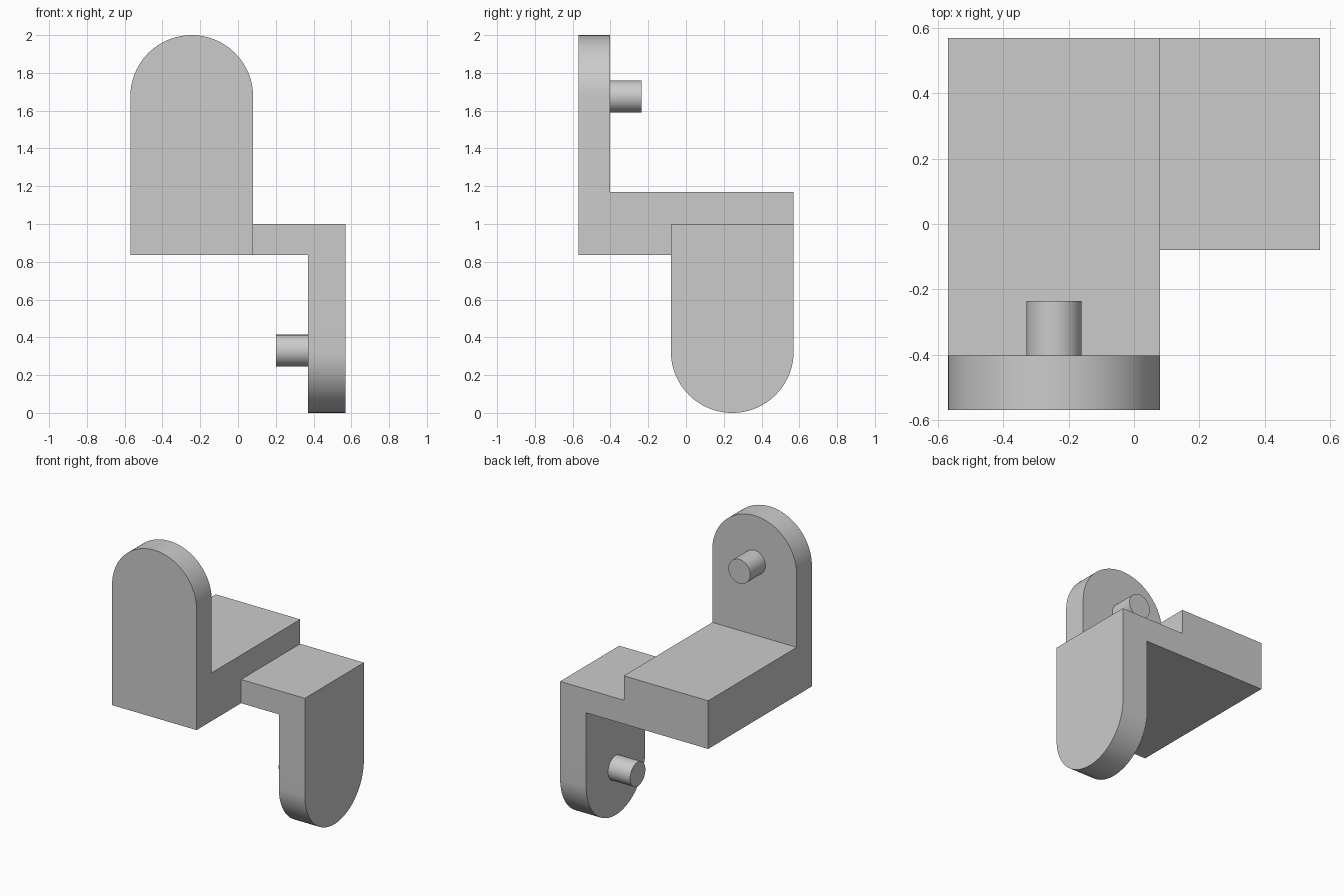
import bpy, bmesh, math
from mathutils import Vector

cube = bpy.data.objects.get("Cube")
if cube:
    bpy.data.objects.remove(cube, do_unlink=True)

grey = bpy.data.materials.new("plain grey")
grey.use_nodes = True
colour = (0.6, 0.6, 0.6, 1)
grey.diffuse_color = colour
grey.node_tree.nodes["Principled BSDF"].inputs["Base Color"].default_value = colour

HALF = 0.57             # half width of the whole bracket
RADIUS = 0.325          # rounded ends of both plates
BOTTOM = 0.835          # underside of both arms
INNER = 2 * RADIUS - HALF
CENTRE = HALF - RADIUS


def prism(name, outline, depth):
    """Extrude a closed outline of 3D points along the depth vector."""
    bm = bmesh.new()
    base = bm.faces.new([bm.verts.new(p) for p in outline])
    top = bmesh.ops.extrude_face_region(bm, geom=[base], use_keep_orig=True)
    moved = [v for v in top["geom"] if isinstance(v, bmesh.types.BMVert)]
    bmesh.ops.translate(bm, vec=Vector(depth), verts=moved)
    bmesh.ops.recalc_face_normals(bm, faces=bm.faces[:])
    mesh = bpy.data.meshes.new(name)
    bm.to_mesh(mesh)
    bm.free()
    mesh.materials.append(grey)
    obj = bpy.data.objects.new(name, mesh)
    bpy.context.collection.objects.link(obj)
    return obj


def box(name, lo, hi):
    outline = [(lo[0], lo[1], lo[2]), (hi[0], lo[1], lo[2]),
               (hi[0], hi[1], lo[2]), (lo[0], hi[1], lo[2])]
    return prism(name, outline, (0, 0, hi[2] - lo[2]))


def arc(radius, start, end, steps):
    angles = [start + (end - start) * i / steps for i in range(steps + 1)]
    return [(radius * math.cos(a), radius * math.sin(a)) for a in angles]


def tongue(straight_end, centre, arc_z, sign):
    """Flat plate outline with one half-round end (sign 1 up, -1 down)."""
    pts = [(centre + u, arc_z + sign * v) for u, v in arc(RADIUS, 0, math.pi, 48)]
    return pts + [(centre - RADIUS, straight_end), (centre + RADIUS, straight_end)]


# Upper arm with its upright front plate
upper_z, lower_z = 2 - RADIUS, RADIUS
body = box("bracket_body", (-HALF, -HALF, BOTTOM), (INNER, HALF, 1.17))
front_plate = prism("front_plate",
                    [(u, -HALF, v) for u, v in tongue(BOTTOM, -CENTRE, upper_z, 1)],
                    (0, 0.167, 0))

# Lower arm with its hanging side plate
lower_arm = box("lower_arm", (0, -INNER, BOTTOM), (HALF, HALF, 1.0))
side_plate = prism("side_plate",
                   [(0.37, u, v) for u, v in tongue(1.0, CENTRE, lower_z, -1)],
                   (HALF - 0.37, 0, 0))

# Weld the four parts into one solid
parts = [front_plate, lower_arm, side_plate]
for part in parts:
    mod = body.modifiers.new("weld", 'BOOLEAN')
    mod.operation = 'UNION'
    mod.solver = 'EXACT'
    mod.object = part
bpy.context.view_layer.update()
graph = bpy.context.evaluated_depsgraph_get()
welded = bpy.data.meshes.new_from_object(body.evaluated_get(graph))
body.modifiers.clear()
body.data = welded
for part in parts:
    bpy.data.objects.remove(part, do_unlink=True)
bm = bmesh.new()
bm.from_mesh(welded)
bmesh.ops.remove_doubles(bm, verts=bm.verts[:], dist=0.0001)
bmesh.ops.dissolve_limit(bm, angle_limit=math.radians(1),
                         verts=bm.verts[:], edges=bm.edges[:])
bm.to_mesh(welded)
bm.free()

# Round pins on the inner faces of the plates
circle = arc(0.084, 0, 2 * math.pi, 48)[:-1]
upper_pin = prism("upper_pin",
                  [(u - CENTRE, -0.41, v + upper_z) for u, v in circle], (0, 0.174, 0))
lower_pin = prism("lower_pin",
                  [(0.375, u + CENTRE, v + lower_z + 0.005) for u, v in circle],
                  (-0.175, 0, 0))

# Smooth the round surfaces and keep the edges crisp
bpy.ops.object.select_all(action='DESELECT')
for obj in (body, upper_pin, lower_pin):
    obj.select_set(True)
bpy.context.view_layer.objects.active = body
bpy.ops.object.shade_smooth_by_angle(angle=math.radians(30))
